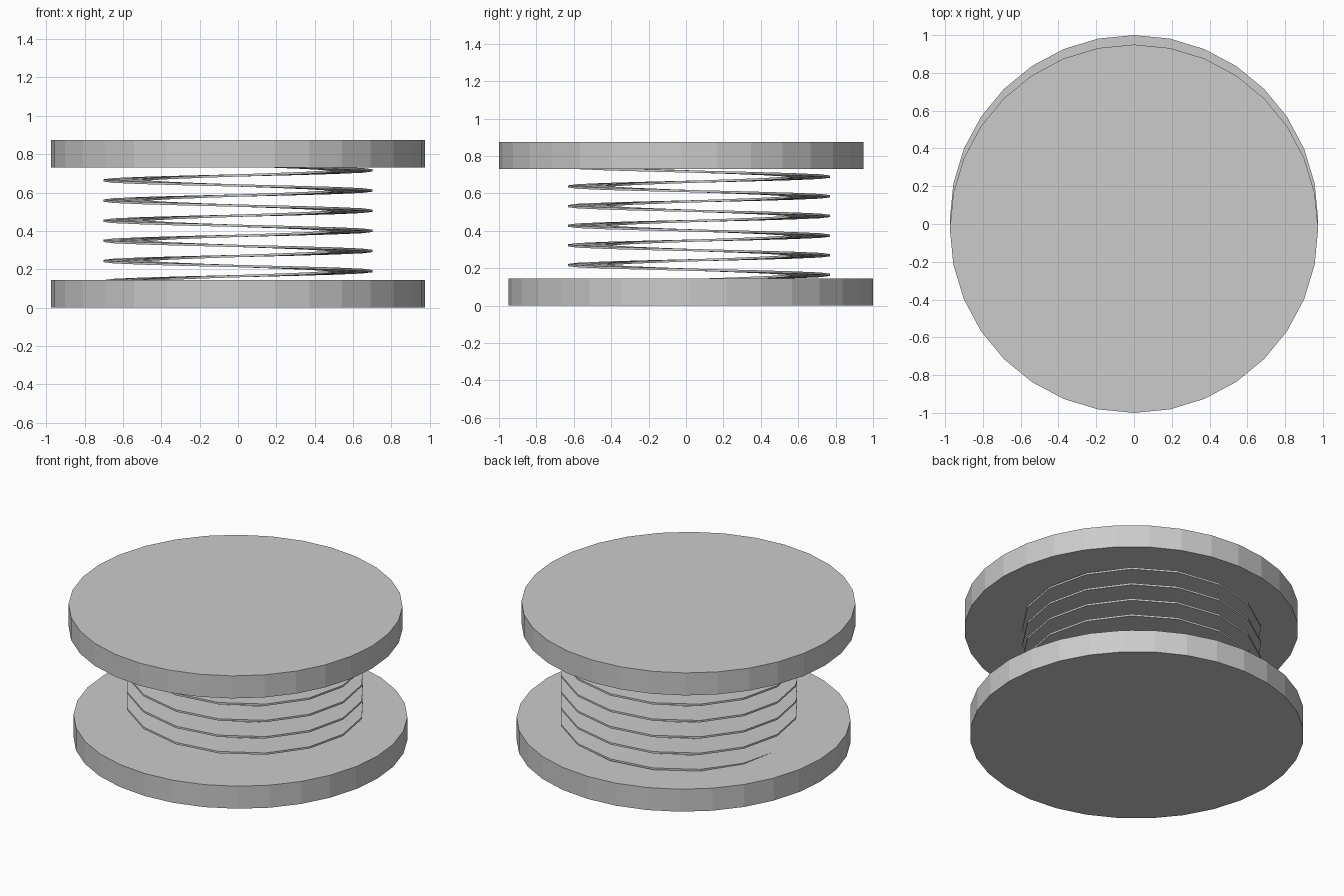
import bpy, bmesh, math

cube = bpy.data.objects.get("Cube")
if cube:
    bpy.data.objects.remove(cube, do_unlink=True)

GREY = (0.6, 0.6, 0.6, 1)
mat = bpy.data.materials.new("plain grey")
mat.use_nodes = True
mat.diffuse_color = GREY
mat.node_tree.nodes["Principled BSDF"].inputs["Base Color"].default_value = GREY


def add_object(name, bm, location):
    bmesh.ops.recalc_face_normals(bm, faces=bm.faces)
    mesh = bpy.data.meshes.new(name)
    bm.to_mesh(mesh)
    bm.free()
    mesh.materials.append(mat)
    obj = bpy.data.objects.new(name, mesh)
    obj.location = location
    bpy.context.collection.objects.link(obj)
    return obj


# Round end plates, slightly offset from each other
def plate(name, y, z):
    bm = bmesh.new()
    bmesh.ops.create_cone(bm, cap_ends=True, segments=32, radius1=0.975,
                          radius2=0.975, depth=0.145)
    add_object(name, bm, (0, y, z))


plate("bottom_plate", 0.025, 0.0725)
plate("top_plate", -0.025, 0.8025)


# Flat ribbon coil between the plates, rising clockwise
def coil(name, inner, outer, thick, pitch, turns, steps):
    bm = bmesh.new()
    rings = []
    for i in range(int(turns * steps) + 1):
        a = math.pi - math.tau * i / steps
        z = pitch * i / steps
        rings.append([bm.verts.new((r * math.cos(a), r * math.sin(a), z + h))
                      for r, h in ((inner, 0), (outer, 0), (outer, thick), (inner, thick))])
    for p, q in zip(rings, rings[1:]):
        for k in range(4):
            n = (k + 1) % 4
            bm.faces.new((p[k], p[n], q[n], q[k]))
    bm.faces.new(rings[0])
    bm.faces.new(rings[-1])
    add_object(name, bm, (0, 0.07, 0.132))


coil("spring_coil", 0.5, 0.7, 0.012, 0.105, 5.75, 16)
